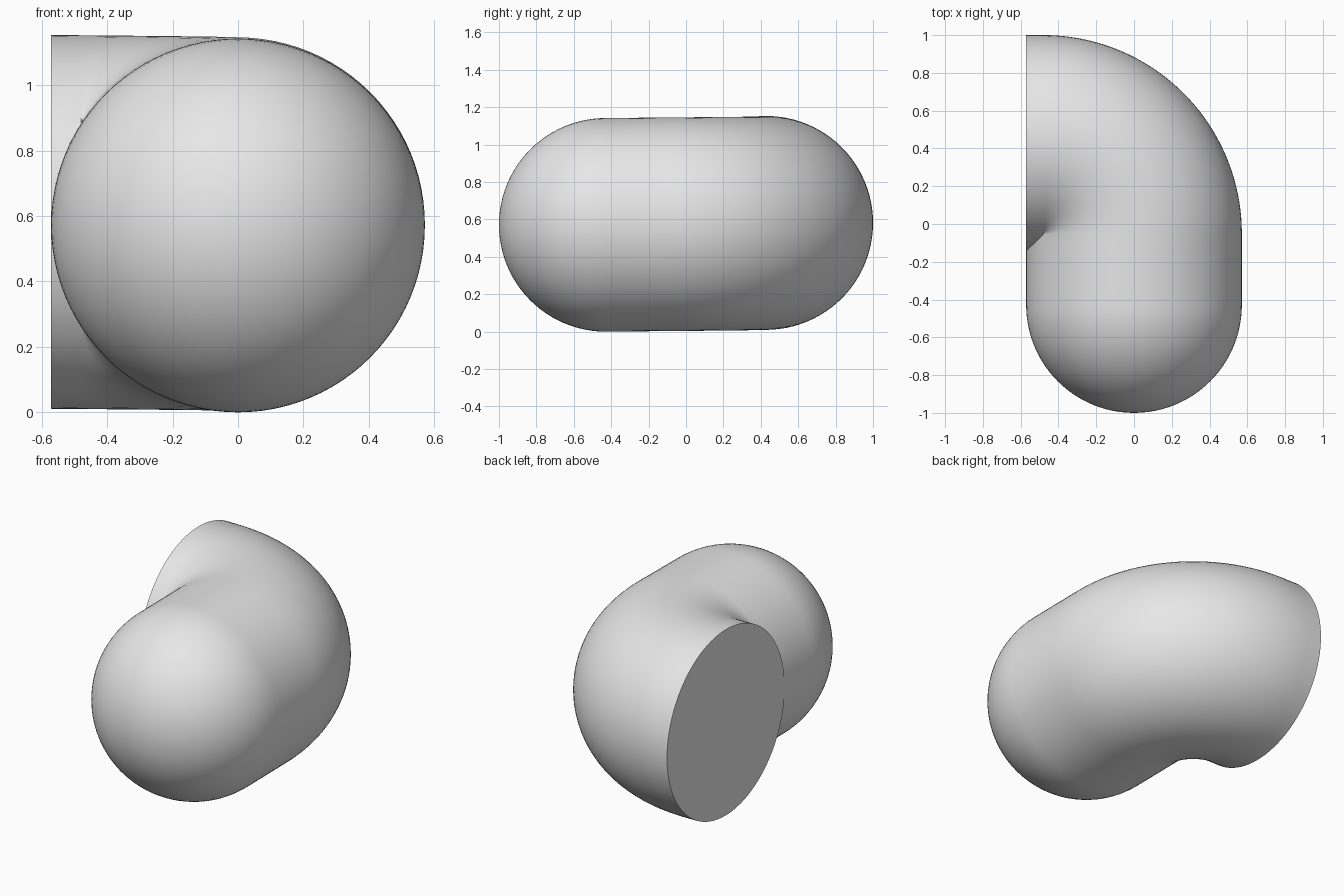
import bpy, bmesh
from math import sin, cos, pi, hypot
from mathutils import Vector

cube = bpy.data.objects.get("Cube")
if cube:
    bpy.data.objects.remove(cube, do_unlink=True)

R = 0.571          # tube radius
BEND = 0.48        # bend radius of the centre line
START_Y, END_X, END_Y = -0.429, -0.571, 0.429
RISE = 0.011       # slight climb from the rounded end to the cut end
SIDES = 96

grey = bpy.data.materials.new("plain grey")
grey.use_nodes = True
colour = (0.8, 0.8, 0.8, 1)
grey.diffuse_color = colour
grey.node_tree.nodes["Principled BSDF"].inputs["Base Color"].default_value = colour

# Stations along the centre line: x, y, heading, radius
stations = []
for i in range(1, 25):                       # rounded end
    a = pi / 2 * i / 24
    stations.append((0, START_Y - R * cos(a), 0, R * sin(a)))
bend_y = END_Y - BEND
for i in range(1, 7):                        # straight run
    stations.append((0, START_Y + (bend_y - START_Y) * i / 6, 0, R))
for i in range(1, 41):                       # quarter bend
    a = pi / 2 * i / 40
    stations.append((BEND * (cos(a) - 1), bend_y + BEND * sin(a), a, R))
stations.append((END_X, END_Y, pi / 2, R))   # short run to the cut end

# Sweep the circle through the stations
bm = bmesh.new()
pole = bm.verts.new((0, START_Y - R, R))
rings, travelled = [], 0
length = -START_Y + END_Y - END_X - BEND * (2 - pi / 2)
previous = None
for x, y, heading, radius in stations:
    if previous and y > START_Y:
        travelled += hypot(x - previous[0], y - previous[1])
    previous = (x, y)
    centre = Vector((x, y, R + RISE * travelled / length))
    side = Vector((cos(heading), sin(heading), 0))
    up = Vector((0, 0, 1))
    ring = []
    for k in range(SIDES):
        t = 2 * pi * k / SIDES
        ring.append(bm.verts.new(centre + radius * (cos(t) * side + sin(t) * up)))
    rings.append(ring)

for k in range(SIDES):
    n = (k + 1) % SIDES
    bm.faces.new((pole, rings[0][k], rings[0][n]))
    for a, b in zip(rings, rings[1:]):
        bm.faces.new((a[k], b[k], b[n], a[n]))
bm.faces.new(rings[-1])                      # flat cut end
if bm.faces[:] and sum(f.calc_center_median().dot(f.normal) for f in bm.faces) == 0:
    bm.normal_update()

# Make every face point outward (the rounded tip must face the front)
bm.normal_update()
bm.faces.ensure_lookup_table()
if bm.faces[0].normal.y > 0:
    bmesh.ops.reverse_faces(bm, faces=bm.faces[:-1])
cap = bm.faces[-1]
bm.normal_update()
if cap.normal.x > 0:
    cap.normal_flip()

mesh = bpy.data.meshes.new("bent_tube")
bm.to_mesh(mesh)
bm.free()
mesh.materials.append(grey)
tube = bpy.data.objects.new("bent_tube", mesh)
bpy.context.collection.objects.link(tube)
bpy.context.view_layer.objects.active = tube
tube.select_set(True)
bpy.ops.object.shade_smooth_by_angle(angle=pi / 6)
